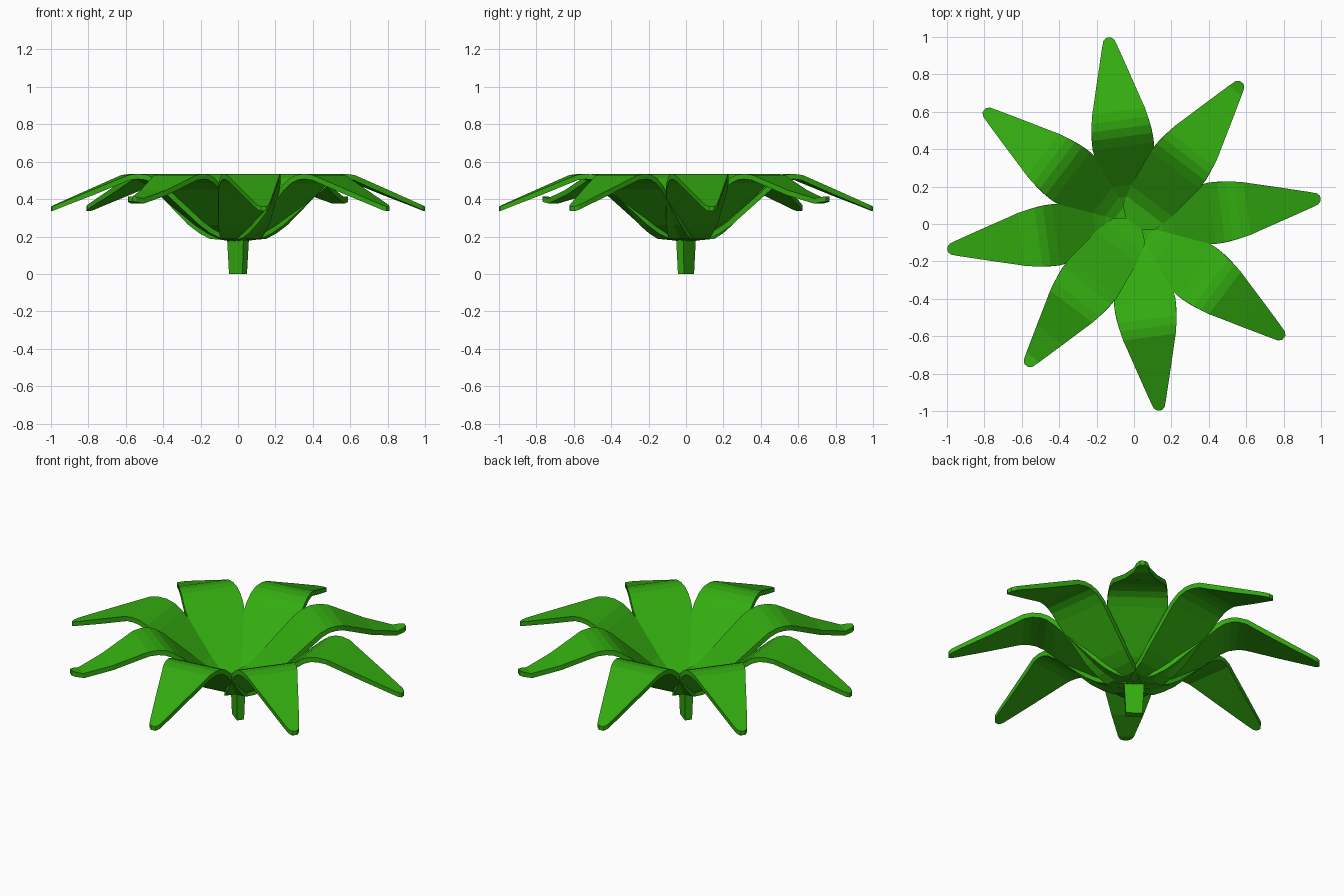
import bpy, bmesh, math
from mathutils import Matrix

if "Cube" in bpy.data.objects:
    bpy.data.objects.remove(bpy.data.objects["Cube"])

green = bpy.data.materials.new("leaf green")
green.diffuse_color = (0.033, 0.41, 0.005, 1)
green.use_nodes = True
green.node_tree.nodes["Principled BSDF"].inputs["Base Color"].default_value = green.diffuse_color

# Leaf outline along its length: radius, top height, half width
LEAF = [(0.0, .205, .055), (.10, .215, .11), (.15, .24, .122), (.21, .283, .138),
        (.42, .473, .165), (.47, .511, .163), (.515, .530, .158), (.56, .535, .152),
        (.61, .529, .142), (.66, .508, .127), (.80, .449, .087), (.95, .385, .043),
        (.99, .368, .030), (1.006, .361, .014)]
THICK = 0.028


def finish(name, bm):
    bmesh.ops.recalc_face_normals(bm, faces=bm.faces)
    me = bpy.data.meshes.new(name)
    bm.to_mesh(me)
    bm.free()
    me.materials.append(green)
    ob = bpy.data.objects.new(name, me)
    bpy.context.collection.objects.link(ob)


def leaf(name, angle, inner):
    # The inner pair sits closer to the middle and lies over the others
    pts = []
    for r, z, w in LEAF:
        if inner:
            r = max(r - 0.055, 0.0)
            z = max(z, 0.225 + 0.2 * r)
            if r == 0 and pts:
                continue
        pts.append((r, z, w))
    bm = bmesh.new()
    rings = []
    for i, (r, z, w) in enumerate(pts):
        a, b = pts[max(i - 1, 0)], pts[min(i + 1, len(pts) - 1)]
        dr, dz = b[0] - a[0], b[1] - a[1]
        n = math.hypot(dr, dz)
        lr, lz = r + dz / n * THICK, z - dr / n * THICK
        if r > .9:
            lr = r
        rings.append([bm.verts.new(c) for c in
                      ((r, w, z), (r, -w, z), (lr, -w, lz), (lr, w, lz))])
    for p, q in zip(rings, rings[1:]):
        for k in range(4):
            j = (k + 1) % 4
            bm.faces.new((p[k], p[j], q[j], q[k]))
    bm.faces.new(rings[0])
    bm.faces.new(rings[-1])
    bm.transform(Matrix.Rotation(math.radians(angle), 4, 'Z'))
    finish(name, bm)


# Eight leaves around the middle
for k in range(8):
    leaf(f"leaf_{k + 1}", 7.8 + 45 * k, k in (1, 5))

# Flat tapered stem, in line with the inner pair of leaves
bm = bmesh.new()
bmesh.ops.create_cube(bm, size=1)
for v in bm.verts:
    top = v.co.z > 0
    v.co.x *= 0.05 if top else 0.04
    v.co.y *= 0.112 if top else 0.09
    v.co.z = 0.21 if top else 0
bm.transform(Matrix.Rotation(math.radians(52.8), 4, 'Z'))
finish("stem", bm)
